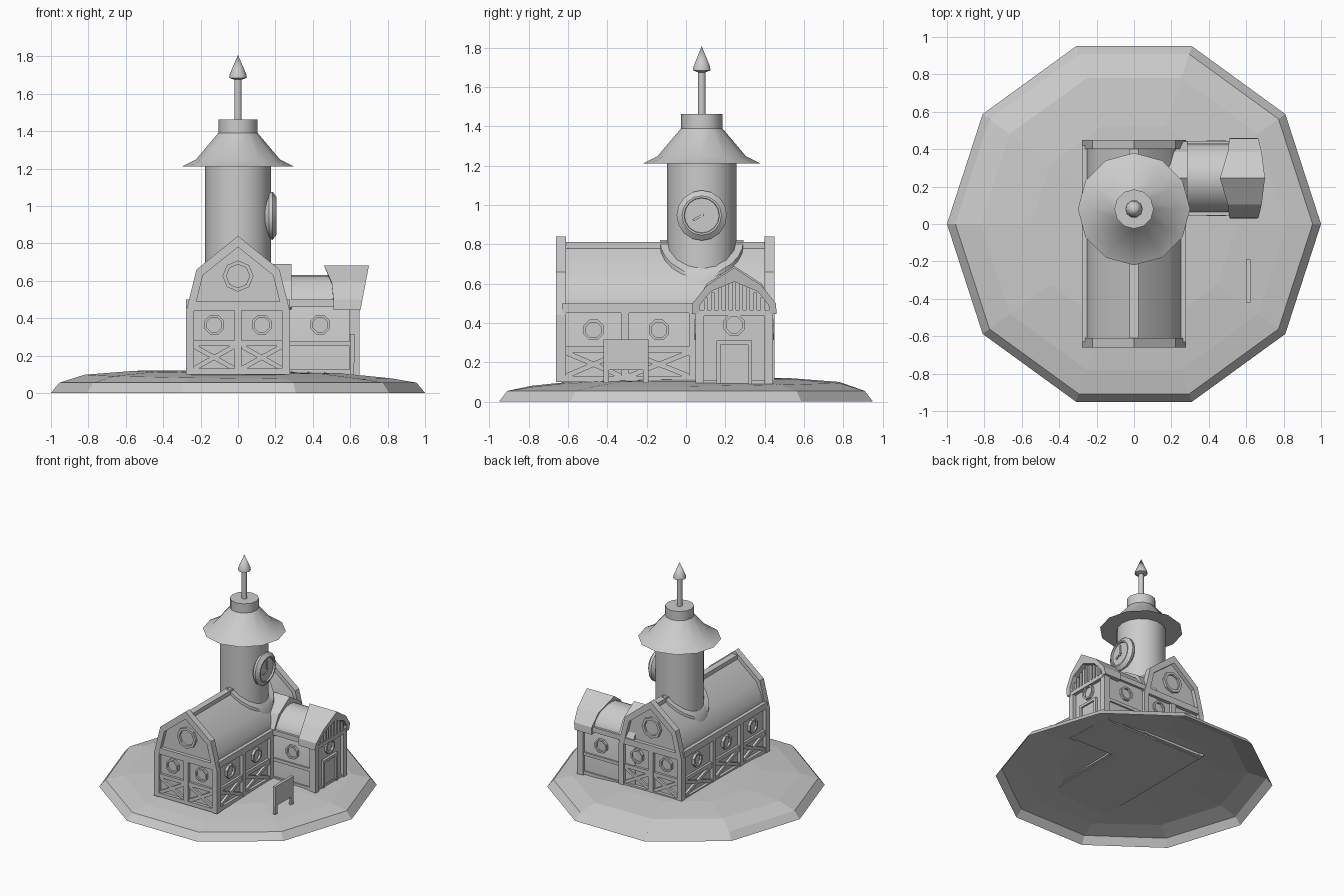
import bpy, bmesh, math
from mathutils import Matrix, Vector

if "Cube" in bpy.data.objects:
    bpy.data.objects.remove(bpy.data.objects["Cube"])

Z = Vector((0, 0, 1))


def finish(bm, name, smooth=None):
    bmesh.ops.recalc_face_normals(bm, faces=bm.faces)
    me = bpy.data.meshes.new(name)
    bm.to_mesh(me)
    bm.free()
    ob = bpy.data.objects.new(name, me)
    bpy.context.collection.objects.link(ob)
    if smooth:
        bpy.ops.object.select_all(action='DESELECT')
        ob.select_set(True)
        bpy.context.view_layer.objects.active = ob
        bpy.ops.object.shade_smooth_by_angle(angle=math.radians(smooth))
    return ob


def wall(out, origin):
    """Wall frame: u along the wall, v up, w outward."""
    w = Vector(out)
    M = Matrix((Z.cross(w), Z, w)).transposed().to_4x4()
    M.translation = origin
    return M


def prism(bm, M, pts, w0, w1):
    """Extrude a u,v outline from w0 to w1 (numbers or functions of v)."""
    at = lambda w, v: w(v) if callable(w) else w
    a = [bm.verts.new(M @ Vector((u, v, at(w0, v)))) for u, v in pts]
    b = [bm.verts.new(M @ Vector((u, v, at(w1, v)))) for u, v in pts]
    n = len(pts)
    bm.faces.new(a[::-1])
    bm.faces.new(b)
    for i in range(n):
        bm.faces.new((a[i], a[(i + 1) % n], b[(i + 1) % n], b[i]))


def box(bm, M, u0, u1, v0, v1, w0, w1):
    prism(bm, M, [(u0, v0), (u1, v0), (u1, v1), (u0, v1)], w0, w1)


def beam(bm, M, p, q, t, w0, w1):
    p, q = Vector(p), Vector(q)
    d = (q - p).normalized() * t / 2
    n = Vector((-d.y, d.x))
    prism(bm, M, [p + n, p - n, q - n, q + n], w0, w1)


def mirror(half):
    """Mirror a left half outline that ends on the centre line."""
    return half + [(-u, v) for u, v in half[-2::-1]]


def strip(bm, M, outer, inner, w0, w1):
    for i in range(len(outer) - 1):
        prism(bm, M, [outer[i], outer[i + 1], inner[i + 1], inner[i]], w0, w1)


def window(bm, M, u, v, r, turn=22.5, depth=.02):
    def ring(k):
        return [(u + k * math.cos(math.radians(45 * i + turn)),
                 v + k * math.sin(math.radians(45 * i + turn))) for i in range(9)]
    strip(bm, M, ring(r), ring(r * .75), -.005, depth)
    prism(bm, M, ring(r * .78)[:8], -.005, .004)


def bay(bm, M, u0, u1, w=.018):
    """Cross braces, middle rail and round window between two posts."""
    box(bm, M, u0, u1, .25, .28, 0, w)
    beam(bm, M, (u0, .13), (u1, .25), .025, 0, w)
    beam(bm, M, (u0, .25), (u1, .13), .025, 0, w - .002)
    window(bm, M, (u0 + u1) / 2, .365, .056)


def lathe(name, prof, n, centre=(0, 0, 0), M=None, smooth=None, turn=0.0, caps=True):
    bm = bmesh.new()
    M = M or Matrix.Translation(centre)
    rings = []
    for r, z in prof:
        if r == 0:
            rings.append([bm.verts.new(M @ Vector((0, 0, z)))] * n)
        else:
            rings.append([bm.verts.new(M @ Vector((r * math.cos(turn + math.tau * i / n),
                          r * math.sin(turn + math.tau * i / n), z))) for i in range(n)])
    for A, B in zip(rings, rings[1:]):
        for i in range(n):
            j = (i + 1) % n
            bm.faces.new(list(dict.fromkeys((A[i], A[j], B[j], B[i]))))
    if caps:
        for R in (rings[0], rings[-1]):
            if R[0] != R[1]:
                bm.faces.new(R)
    return finish(bm, name, smooth)


# Ground mound: open ten-sided shell, slightly higher to the back left
mound = lathe("ground_mound", [(1, 0), (.955, .055), (.82, .088), (.55, .112), (0, .122)], 10, caps=False)
for v in mound.data.vertices:
    if .08 < v.co.z < .12:
        v.co.z += .012 * (v.co.y - v.co.x)

front = wall((0, -1, 0), (0, -.63, 0))
back = wall((0, 1, 0), (0, .42, 0))
right = wall((1, 0, 0), (.25, 0, 0))
left = wall((-1, 0, 0), (-.25, 0, 0))

# Main hall with gambrel roof
roof = [(-.25, .5), (-.24, .54), (-.193, .645), (0, .80)]
bm = bmesh.new()
prism(bm, front, mirror([(-.25, .095)] + roof), 0, -1.05)
finish(bm, "main_hall", 35)
bm = bmesh.new()
box(bm, front, -.025, .025, .77, .812, 0, -1.05)
finish(bm, "roof_ridge")

# Gable ends
outer = mirror([(-.277, .1), (-.277, .44), (-.222, .66), (0, .84)])
inner = mirror([(-.235, .1), (-.235, .44), (-.187, .63), (0, .78)])
for name, M in (("front_gable", front), ("back_gable", back)):
    bm = bmesh.new()
    strip(bm, M, outer, inner, -.02, .03)
    box(bm, M, -.24, .24, .44, .49, 0, .028)
    box(bm, M, -.235, .235, .1, .13, 0, .025)
    box(bm, M, -.02, .02, .1, .45, 0, .026)
    bay(bm, M, -.235, -.02)
    bay(bm, M, .02, .235)
    window(bm, M, 0, .625, .083, 0)
    finish(bm, name)

# Long side walls, three bays each
for name, M, s in (("right_side_timbers", right, 1), ("left_side_timbers", left, -1)):
    bm = bmesh.new()
    a, b = sorted((-.63 * s, .42 * s))
    box(bm, M, a, b, .45, .5, 0, .027)
    box(bm, M, a, b, .1, .13, 0, .022)
    for c in (-.31, .035):
        box(bm, M, c * s - .02, c * s + .02, .1, .46, 0, .025)
    for c0, c1 in ((-.61, -.33), (-.29, .015), (.055, .405)):
        bay(bm, M, *sorted((c0 * s, c1 * s)))
    finish(bm, name)

# Side wing body
CY = .245
wing = wall((1, 0, 0), (0, CY, 0))
bm = bmesh.new()
prism(bm, wing, mirror([(-.182, .09), (-.182, .49), (-.165, .53), (-.115, .59), (-.05, .625), (0, .632)]), .15, .625)
finish(bm, "side_wing", 40)

# Raised trim where the wing roof meets the main roof
bm = bmesh.new()
hood_out = mirror([(-.216, .445), (-.212, .5), (-.14, .59), (0, .682)])
hood_in = mirror([(-.18, .445), (-.175, .49), (-.12, .56), (0, .61)])
strip(bm, wing, mirror([(-.2, .46), (-.195, .5), (-.14, .6), (0, .69)]), hood_in, .15, .285)
finish(bm, "wing_joint_trim")

# Flared porch hood at the wing end
bm = bmesh.new()
strip(bm, wing, hood_out, hood_in,
      lambda v: .51 - max(0, v - .57) * .45, lambda v: .655 + (v - .445) * .19)
finish(bm, "porch_hood")

# Wing end wall: posts, lintel, gable slats, door and window
M = wall((1, 0, 0), (.625, CY, 0))
bm = bmesh.new()
for s in (-1, 1):
    box(bm, M, s * .175 - .022, s * .175 + .022, .09, .46, -.03, .025)
box(bm, M, -.19, .19, .435, .465, 0, .027)
box(bm, M, -.155, .155, .09, .11, 0, .012)
for i in range(-4, 5):
    u = i * .036
    box(bm, M, u - .009, u + .009, .46, .63 - abs(u) * .7, 0, .025)
window(bm, M, 0, .39, .058)
finish(bm, "wing_end_timbers")
bm = bmesh.new()
strip(bm, M, mirror([(-.09, .09), (-.09, .31), (0, .31)]), mirror([(-.07, .09), (-.07, .29), (0, .29)]), 0, .02)
box(bm, M, -.07, .07, .09, .29, 0, .008)
finish(bm, "wing_door")

# Wing side walls
for name, y, s in (("wing_front_timbers", CY - .182, -1), ("wing_back_timbers", CY + .182, 1)):
    M = wall((0, s, 0), (.44, y, 0))
    bm = bmesh.new()
    box(bm, M, -.17, .19, .46, .5, 0, .018)
    box(bm, M, -.17, .19, .25, .275, 0, .012)
    box(bm, M, -.17, .19, .1, .125, 0, .012)
    window(bm, M, 0, .365, .056)
    finish(bm, name)

# Round tower, roof and finial
TC = (0, .08, 0)
lathe("tower", [(.177, .5), (.177, 1.23)], 16, TC, smooth=40)
lathe("tower_roof", [(.15, 1.21), (.3, 1.21), (.225, 1.248), (.105, 1.39), (.105, 1.463)], 12, TC,
      smooth=35, turn=math.pi / 2)
lathe("finial_pole", [(.02, 1.44), (.02, 1.7)], 10, TC, smooth=40)
lathe("finial_tip", [(.02, 1.675), (.047, 1.685), (.044, 1.705), (0, 1.808)], 10, TC, smooth=40)

# Collar that follows the roof around the tower foot
def roof_z(x):
    for (u0, v0), (u1, v1) in zip(roof, roof[1:]):
        if u0 <= -abs(x) <= u1:
            return v0 + (v1 - v0) * (-abs(x) - u0) / (u1 - u0)
    return .5

bm = bmesh.new()
n = 24
loops = []
for i in range(n):
    c, s = math.cos(math.tau * i / n), math.sin(math.tau * i / n)
    zo, zi = roof_z(.213 * c), roof_z(.17 * c)
    loops.append([bm.verts.new((r * c, .08 + r * s, z)) for r, z in
                  ((.213, zo - .04), (.213, zo + .022), (.17, zi + .022), (.17, zi - .04))])
for i in range(n):
    A, B = loops[i], loops[(i + 1) % n]
    for k in range(4):
        bm.faces.new((A[k], A[(k + 1) % 4], B[(k + 1) % 4], B[k]))
finish(bm, "tower_collar", 40)

# Dial on the right of the tower, with two hands
M = wall((1, 0, 0), (0, .08, .947))
lathe("dial_case", [(.07, .12), (.125, .165), (.128, .185), (.1, .207), (.09, .207), (.088, .193)], 16, M=M, smooth=30)
bm = bmesh.new()
beam(bm, M, (0, -.015), (0, .07), .012, .19, .2)
beam(bm, M, (.01, .005), (-.045, -.025), .012, .19, .202)
finish(bm, "dial_hands")

# Sign board on two posts
M = wall((1, 0, 0), (.6, -.305, 0))
bm = bmesh.new()
box(bm, M, -.115, .115, .16, .315, 0, .022)
for s in (-1, 1):
    box(bm, M, s * .1 - .014, s * .1 + .014, .095, .2, .001, .021)
finish(bm, "sign_board")
